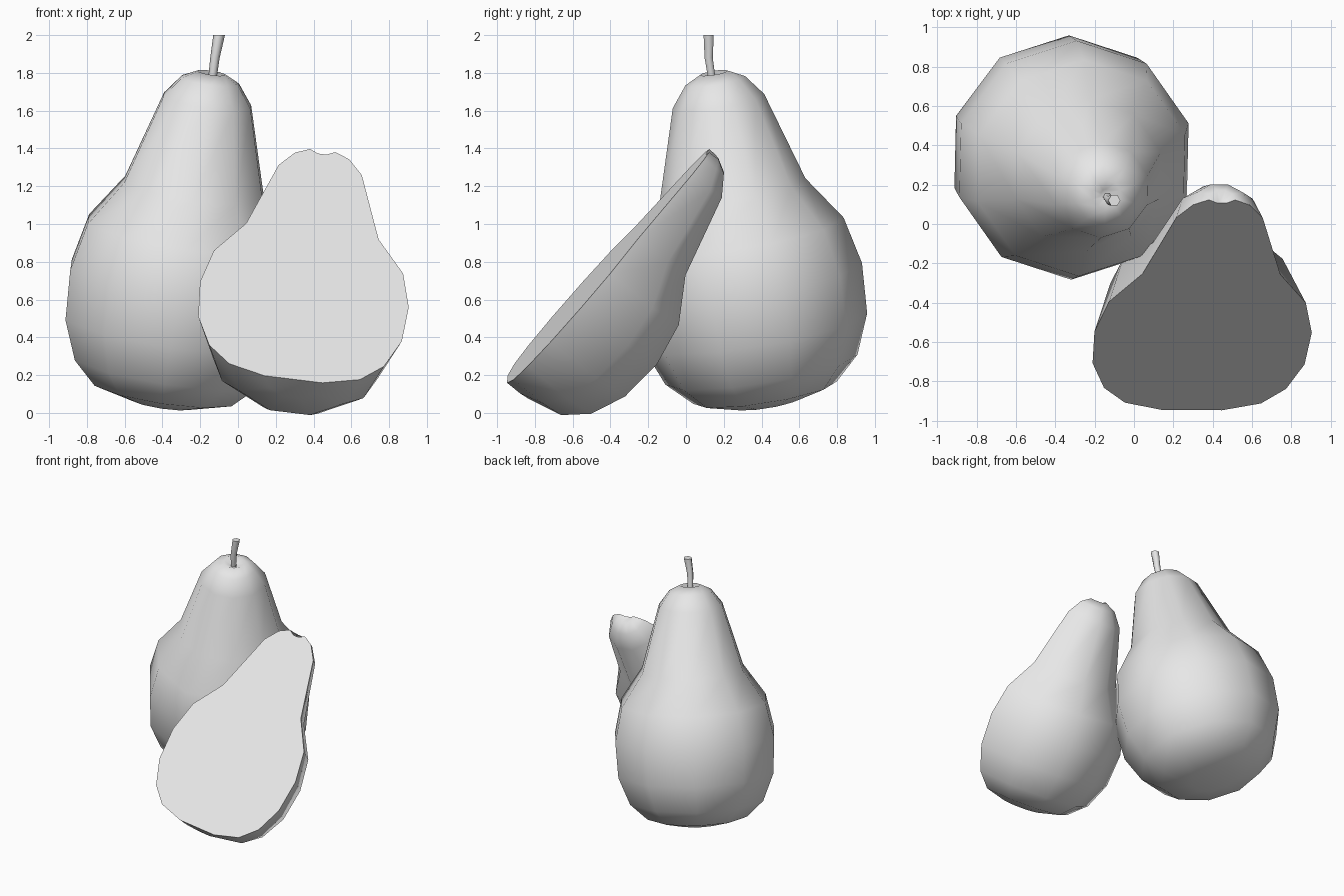
import bpy, bmesh
from math import cos, sin, radians
from mathutils import Vector, Matrix

if "Cube" in bpy.data.objects:
    bpy.data.objects.remove(bpy.data.objects["Cube"], do_unlink=True)

grey = bpy.data.materials.new("plain_grey")
grey.use_nodes = True
grey.diffuse_color = (0.8, 0.8, 0.8, 1)
grey.node_tree.nodes["Principled BSDF"].inputs["Base Color"].default_value = (0.8, 0.8, 0.8, 1)

# Fruit profile: (distance along the axis, radius), base to dimple
PROFILE = [(0.05, 0.17), (0.11, 0.385), (0.235, 0.515), (0.445, 0.6), (0.715, 0.615),
           (0.97, 0.557), (1.21, 0.39), (1.69, 0.245), (1.80, 0.16), (1.843, 0.075), (1.815, 0.025)]


def frame(origin, axis, back, scale=1.0):
    """Placement whose z follows the axis and whose y points to the back."""
    z = Vector(axis).normalized()
    y = Vector(back)
    y = (y - z * y.dot(z)).normalized()
    x = y.cross(z)
    rot = Matrix((x, y, z)).transposed().to_4x4()
    return Matrix.Translation(origin) @ rot @ Matrix.Scale(scale, 4)


def loft(name, rings, angles, place, half=False, flat_caps=False):
    """Skin rings of (centre, radius); a half gets one flat cut face."""
    bm = bmesh.new()
    loops = [[bm.verts.new(place @ (Vector(c) + Vector((r * cos(radians(a)), r * sin(radians(a)), 0))))
              for a in angles] for c, r in rings]
    n = len(angles)
    for low, high in zip(loops, loops[1:]):
        for i in range(n - 1 if half else n):
            j = (i + 1) % n
            bm.faces.new((low[i], low[j], high[j], high[i]))
    caps = [bm.faces.new(loops[0][::-1]), bm.faces.new(loops[-1])]
    flat = caps if flat_caps else []
    if half:
        flat = [bm.faces.new([l[0] for l in loops] + [l[-1] for l in reversed(loops)])]
    for f in bm.faces:
        f.smooth = f not in flat
    for f in flat:
        for e in f.edges:
            e.smooth = False
    bmesh.ops.recalc_face_normals(bm, faces=bm.faces)
    mesh = bpy.data.meshes.new(name)
    bm.to_mesh(mesh)
    bm.free()
    mesh.materials.append(grey)
    obj = bpy.data.objects.new(name, mesh)
    bpy.context.collection.objects.link(obj)
    return obj


fruit = [((0, 0, t), r) for t, r in PROFILE]

# Whole fruit, leaning slightly
loft("whole_pear", fruit, range(18, 378, 36),
     frame((-0.41, 0.436, 0), (0.15, -0.16, 1), (0, 1, 0)))

# Half fruit, leaning back with the cut face to the front
loft("half_pear", fruit, range(0, 181, 36),
     frame((0.29, -0.976, 0.144), (0.145, 1.006, 1.14), (-0.1, 1, -0.87), 0.905), half=True)

# Bent stem
stem = [((-0.138, 0.14, 1.75), 0.022), ((-0.122, 0.12, 1.88), 0.025), ((-0.1, 0.12, 2.0), 0.031)]
loft("stem", stem, range(0, 360, 60), Matrix.Identity(4), flat_caps=True)
